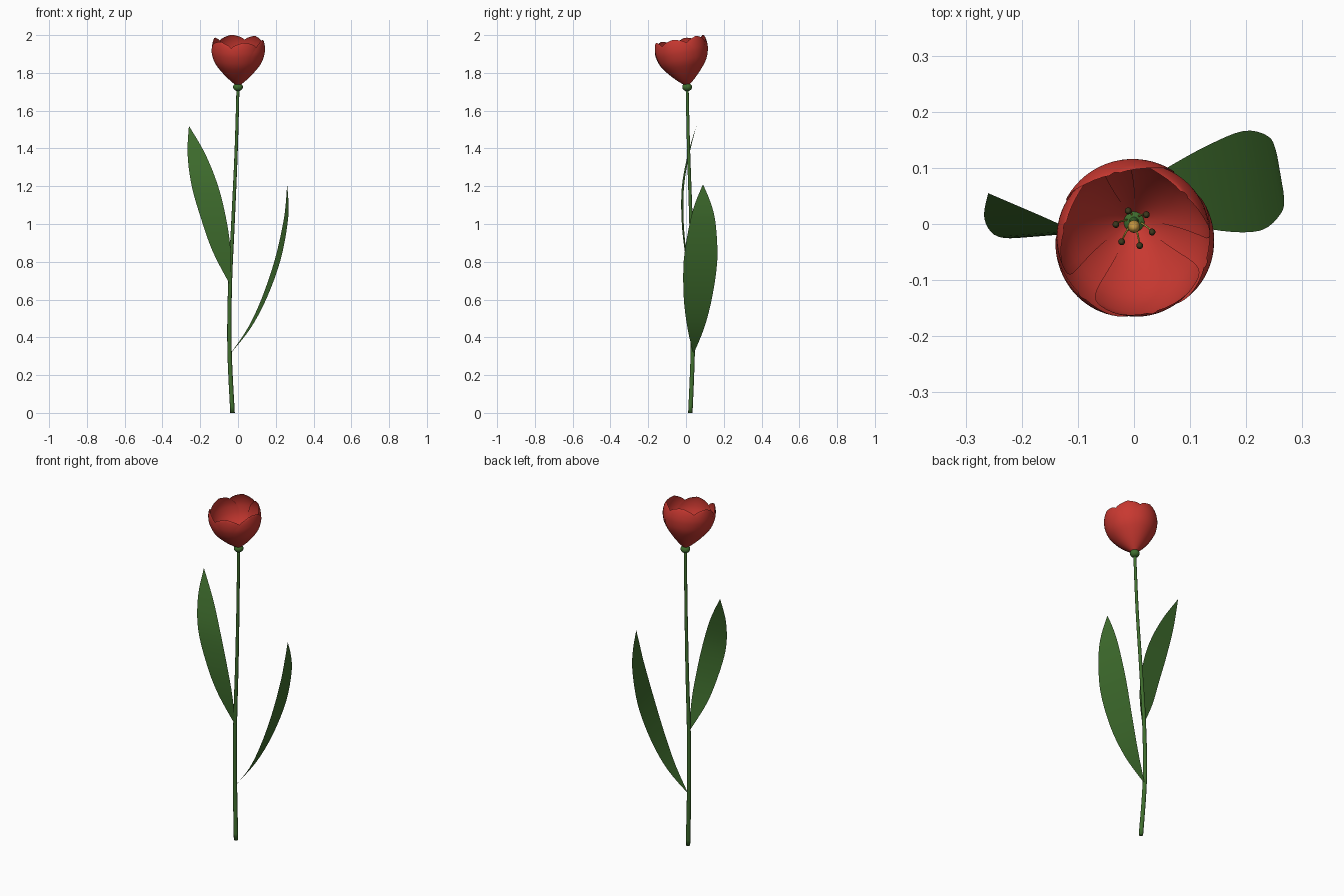
import bpy, bmesh, math
from mathutils import Vector, Matrix

if "Cube" in bpy.data.objects:
    bpy.data.objects.remove(bpy.data.objects["Cube"])


def material(name, r, g, b):
    m = bpy.data.materials.new(name)
    m.diffuse_color = (r, g, b, 1)
    m.use_nodes = True
    m.node_tree.nodes["Principled BSDF"].inputs["Base Color"].default_value = m.diffuse_color
    return m


RED = material("petal red", 0.58, 0.04, 0.03)
GREEN = material("leaf green", 0.05, 0.155, 0.027)
YELLOW = material("pistil yellow", 0.55, 0.3, 0.05)
PALE = material("filament yellow", 0.5, 0.42, 0.06)
DARK = material("anther dark", 0.045, 0.04, 0.012)


def smooth_path(keys, n):
    """Catmull-Rom samples through key tuples of any length."""
    out, last = [], len(keys) - 1
    for i in range(n + 1):
        t = i / n * last
        k = min(int(t), last - 1)
        f = t - k
        a, b, c, d = (keys[max(0, min(last, k + j))] for j in (-1, 0, 1, 2))
        out.append([0.5 * (2 * q + (r - p) * f + (2 * p - 5 * q + 4 * r - s) * f ** 2
                           + (3 * q - p - 3 * r + s) * f ** 3)
                    for p, q, r, s in zip(a, b, c, d)])
    return out


def finish(name, bm, mat, matrix=None):
    bmesh.ops.remove_doubles(bm, verts=bm.verts, dist=1e-5)
    if matrix:
        bm.transform(matrix)
    for f in bm.faces:
        f.smooth = True
    me = bpy.data.meshes.new(name)
    bm.to_mesh(me)
    bm.free()
    me.materials.append(mat)
    ob = bpy.data.objects.new(name, me)
    bpy.context.collection.objects.link(ob)
    return ob


def grid(rows, closed=False):
    """Skin rows of points with quads."""
    bm = bmesh.new()
    vs = [[bm.verts.new(p) for p in row] for row in rows]
    n = len(rows[0])
    for a, b in zip(vs, vs[1:]):
        for j in range(n if closed else n - 1):
            k = (j + 1) % n
            bm.faces.new((a[j], a[k], b[k], b[j]))
    if closed:
        bm.faces.new(vs[0][::-1])
        bm.faces.new(vs[-1])
    return bm


def tube(name, keys, mat, n, sides, matrix=None):
    """Upright tube through (x, y, z, radius) keys."""
    rows = []
    for x, y, z, r in smooth_path(keys, n):
        rows.append([(x + r * math.cos(a), y + r * math.sin(a), z)
                     for a in (2 * math.pi * i / sides for i in range(sides))])
    return finish(name, grid(rows, True), mat, matrix)


def ball(name, loc, size, mat, matrix=None):
    bm = bmesh.new()
    bmesh.ops.create_uvsphere(bm, u_segments=20, v_segments=12, radius=1)
    bm.transform(Matrix.Translation(loc) @ Matrix.Diagonal((*size, 1)))
    return finish(name, bm, mat, matrix)


def leaf(name, keys, side):
    """Blade through (x, y, z, half width) keys, spread along side."""
    s = Vector(side).normalized()
    rows = []
    for x, y, z, w in smooth_path(keys, 24):
        rows.append([Vector((x, y, z)) + s * max(w, 0) * u / 4 for u in range(-4, 5)])
    return finish(name, grid(rows), GREEN)


# Stem and swollen base of the flower
tube("stem", [(-0.029, 0.023, 0, 0.012), (-0.045, 0.036, 0.34, 0.0115),
              (-0.042, 0.034, 0.68, 0.0105), (-0.026, 0.026, 1.02, 0.0095),
              (-0.01, 0.014, 1.38, 0.0085), (0, 0.006, 1.725, 0.008)], GREEN, 30, 14)
ball("receptacle", (0, 0.006, 1.725), (0.026, 0.026, 0.022), GREEN)

# Two leaves
leaf("right_leaf", [(-0.035, 0.04, 0.32, 0.003), (0.06, 0.052, 0.45, 0.045),
                    (0.14, 0.063, 0.61, 0.076), (0.21, 0.077, 0.81, 0.09),
                    (0.25, 0.088, 1.0, 0.07), (0.26, 0.09, 1.11, 0.042),
                    (0.26, 0.09, 1.21, 0)], (-0.17, 0.98, 0))
leaf("left_leaf", [(-0.04, 0.025, 0.68, 0.003), (-0.085, -0.002, 0.85, 0.047),
                   (-0.127, -0.018, 1.02, 0.066), (-0.175, -0.016, 1.2, 0.07),
                   (-0.22, 0.014, 1.37, 0.047), (-0.26, 0.055, 1.52, 0)], (1, 0.08, 0))

# Flower head leans toward the front
HEAD = Matrix.Translation((0, 0.006, 1.735)) @ Matrix.Rotation(0.17, 4, 'X')

# Petal keys: radius, height, half angle in degrees
PETAL = [(0.012, 0, 42), (0.047, 0.03, 44), (0.086, 0.07, 46), (0.124, 0.12, 48),
         (0.141, 0.17, 46), (0.143, 0.205, 36), (0.139, 0.232, 24), (0.134, 0.248, 4)]
for i in range(6):
    mid = math.radians(-75 + 60 * i)
    inner = i % 2 == 0
    rows = []
    for r, h, a in smooth_path(PETAL, 21):
        row = []
        for j in range(-8, 9):
            u = j / 8
            # inner petals nest in the outer ones; edges cup slightly
            rr = r * (0.965 if inner else 1.0) * (1 - 0.02 * u * u)
            t = mid + math.radians(a) * u
            row.append((rr * math.cos(t), rr * math.sin(t), h))
        rows.append(row)
    finish(("inner" if inner else "outer") + f"_petal_{i // 2 + 1}", grid(rows), RED, HEAD)

# Pistil and six stamens
tube("pistil", [(0, 0, 0, 0.009), (0, 0, 0.03, 0.008), (0, 0, 0.06, 0.008)], GREEN, 4, 12, HEAD)
ball("stigma", (0, 0, 0.062), (0.011, 0.011, 0.02), YELLOW, HEAD)
for i in range(6):
    t = math.radians(-72 + 60 * i)
    c, s = math.cos(t), math.sin(t)
    tube(f"filament_{i + 1}", [(0.012 * c, 0.012 * s, 0.005, 0.0018),
                               (0.025 * c, 0.025 * s, 0.04, 0.0016),
                               (0.033 * c, 0.033 * s, 0.075, 0.0014)], PALE, 6, 8, HEAD)
    ball(f"anther_{i + 1}", (0.033 * c, 0.033 * s, 0.08), (0.006, 0.006, 0.011), DARK, HEAD)
